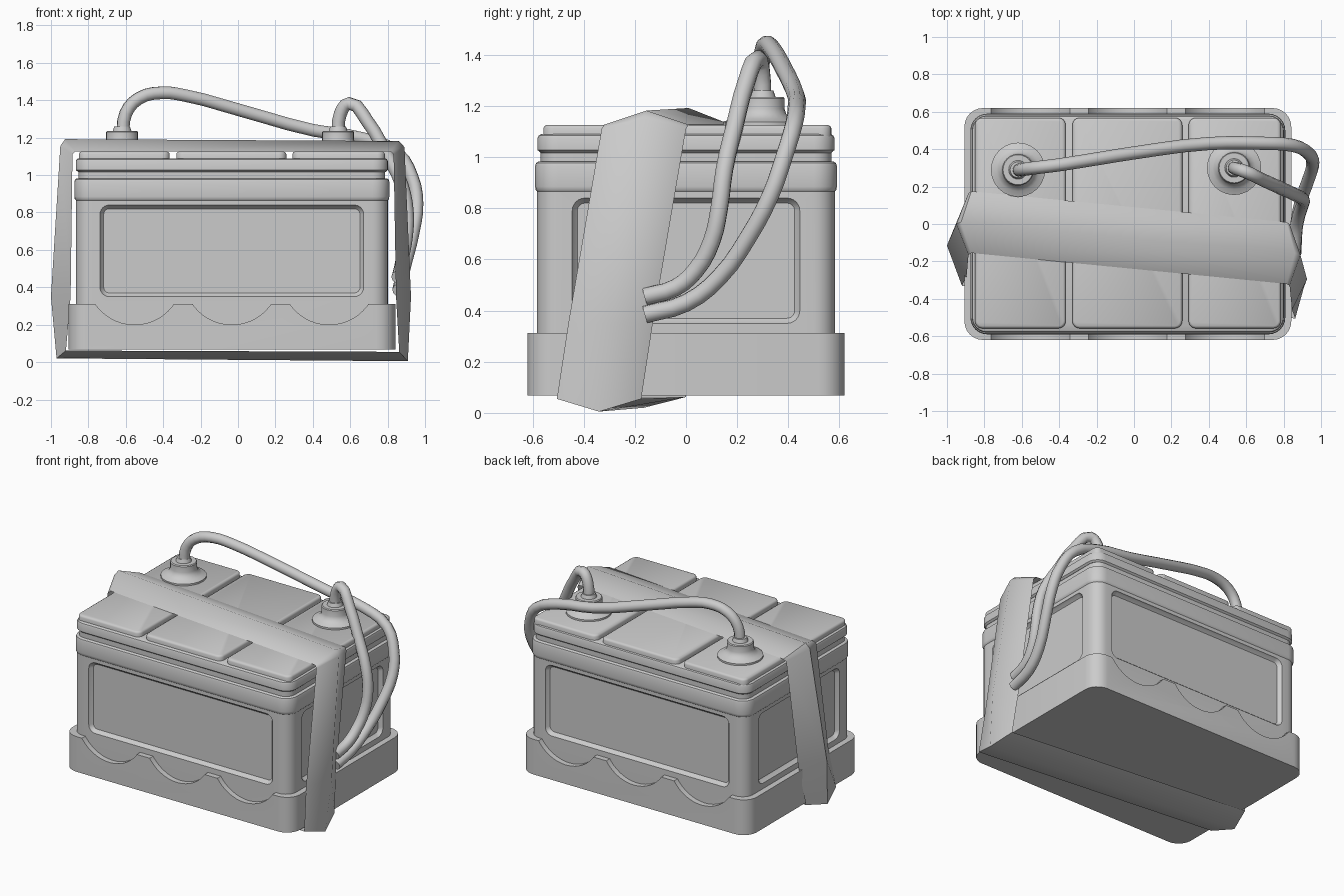
import bpy, bmesh
from math import sin, cos, pi, radians
from mathutils import Vector, Matrix

if "Cube" in bpy.data.objects:
    bpy.data.objects.remove(bpy.data.objects["Cube"])

CX = -0.033  # battery centre in x


def finish(name, bm, angle=35):
    bmesh.ops.recalc_face_normals(bm, faces=bm.faces)
    me = bpy.data.meshes.new(name)
    bm.to_mesh(me)
    bm.free()
    ob = bpy.data.objects.new(name, me)
    bpy.context.collection.objects.link(ob)
    smooth(ob, angle)
    return ob


def smooth(ob, angle=35):
    bpy.ops.object.select_all(action='DESELECT')
    ob.select_set(True)
    bpy.context.view_layer.objects.active = ob
    bpy.ops.object.shade_smooth_by_angle(angle=radians(angle))


def loft(bm, rings, closed=False):
    rows = [[bm.verts.new(p) for p in ring] for ring in rings]
    n = len(rows[0])
    pairs = list(zip(rows, rows[1:])) + ([(rows[-1], rows[0])] if closed else [])
    for a, b in pairs:
        for i in range(n):
            j = (i + 1) % n
            bm.faces.new((a[i], a[j], b[j], b[i]))
    if not closed:
        bm.faces.new(rows[0])
        bm.faces.new(rows[-1])


def rounded_stack(name, center, hx, hy, r, profile, matrix=Matrix()):
    """Rounded rectangle lofted through (inset, height) steps."""
    rings = []
    for inset, z in profile:
        rr = max(r - inset, 0.008)
        ring = []
        for k, (sx, sy) in enumerate(((1, 1), (-1, 1), (-1, -1), (1, -1))):
            for s in range(7):
                a = k * pi / 2 + s / 6 * pi / 2
                p = Vector((sx * (hx - inset - rr) + rr * cos(a),
                            sy * (hy - inset - rr) + rr * sin(a), z))
                ring.append(matrix @ p + Vector(center))
        rings.append(ring)
    bm = bmesh.new()
    loft(bm, rings)
    return finish(name, bm)


def cut(ob, cutter):
    cutter.hide_render = True
    bpy.context.view_layer.objects.active = ob
    m = ob.modifiers.new("cut", 'BOOLEAN')
    m.operation, m.solver, m.object = 'DIFFERENCE', 'EXACT', cutter
    bpy.ops.object.modifier_apply(modifier=m.name)
    bpy.data.objects.remove(cutter)


# Case with a rim band and a neck below the lid
case = rounded_stack("case", (CX, 0, 0), 0.842, 0.59, 0.09, [
    (0.008, 0.08), (0.008, 0.865), (0.002, 0.872), (0, 0.885), (0, 0.965),
    (0.004, 0.977), (0.014, 0.983), (0.022, 0.983), (0.022, 1.03)])

# Recessed panels on all four sides
for i in range(4):
    a = i * pi / 2
    half, dist = ((0.705, 0.582), (0.445, 0.834))[i % 2]
    rot = Matrix.Rotation(a, 4, 'Z') @ Matrix.Rotation(pi / 2, 4, 'X')
    cutter = rounded_stack("panel_cutter", (CX + sin(a) * dist, -cos(a) * dist, 0.595),
                           half, 0.245, 0.05, [(0.02, -0.025), (0.004, -0.008), (0, 0), (0, 0.05)], rot)
    cut(case, cutter)
smooth(case)

# Tray with three scallops cut through front and back
tray = rounded_stack("tray", (CX, 0, 0), 0.874, 0.62, 0.1,
                     [(0, 0.068), (0, 0.312)])
for dx in (-0.52, 0, 0.52):
    bm = bmesh.new()
    bmesh.ops.create_cone(bm, cap_ends=True, segments=48, radius1=0.255, radius2=0.255, depth=2,
                          matrix=Matrix.Translation((CX + dx, 0, 0.455)) @ Matrix.Rotation(pi / 2, 4, 'X'))
    cut(tray, finish("scallop_cutter", bm))
smooth(tray)

# Lid and its three raised covers
rounded_stack("lid", (CX, 0, 0), 0.834, 0.58, 0.08, [
    (0.012, 1.017), (0, 1.027), (0, 1.075), (0.004, 1.084), (0.014, 1.09)])
for n, (x0, x1) in enumerate(((-0.85, -0.365), (-0.33, 0.258), (0.292, 0.785))):
    rounded_stack(f"lid_cover_{n + 1}", ((x0 + x1) / 2, 0.005, 0), (x1 - x0) / 2, 0.563, 0.04, [
        (0, 1.08), (0, 1.113), (0.004, 1.121), (0.013, 1.126)])

# Terminals, turned from a profile
for name, x, y in (("left_terminal", -0.62, 0.29), ("right_terminal", 0.535, 0.3)):
    bm = bmesh.new()
    prof = [(0.145, 1.11), (0.145, 1.138), (0.115, 1.15), (0.092, 1.168), (0.085, 1.19),
            (0.085, 1.23), (0.08, 1.236), (0.05, 1.236), (0.042, 1.26)]
    loft(bm, [[(x + r * cos(k * pi / 12), y + r * sin(k * pi / 12), z) for k in range(24)]
              for r, z in prof])
    finish(name, bm)

# Slanted strap: (edge x, edge z, ridge x, ridge z, centre y)
W = 0.165
loop = [(-0.87, 1.127, -0.925, 1.192, 0.01), (0.815, 1.127, 0.86, 1.182, -0.155),
        (0.832, 1.11, 0.89, 1.15, -0.165), (0.845, 0.35, 0.925, 0.35, -0.295),
        (0.862, 0.055, 0.908, 0.005, -0.34), (-0.92, 0.062, -0.97, 0.02, -0.165),
        (-0.895, 0.35, -1.0, 0.35, -0.115), (-0.885, 1.11, -0.95, 1.155, 0.0)]
bm = bmesh.new()
loft(bm, [[(ex, y - W, ez), (rx, y, rz), (ex, y + W, ez)] for ex, ez, rx, rz, y in loop], closed=True)
finish("strap", bm, 48)


# Cables
def cable(name, pts):
    cu = bpy.data.curves.new(name, 'CURVE')
    cu.dimensions = '3D'
    cu.bevel_depth, cu.bevel_resolution, cu.resolution_u = 0.035, 3, 3
    cu.use_fill_caps = True
    sp = cu.splines.new('BEZIER')
    sp.bezier_points.add(len(pts) - 1)
    for bp, p in zip(sp.bezier_points, pts):
        bp.co = p
        bp.handle_left_type = bp.handle_right_type = 'AUTO'
    ob = bpy.data.objects.new(name, cu)
    bpy.context.collection.objects.link(ob)
    bpy.ops.object.select_all(action='DESELECT')
    ob.select_set(True)
    bpy.context.view_layer.objects.active = ob
    bpy.ops.object.convert(target='MESH')
    smooth(bpy.context.object, 50)


cable("left_cable", [
    (-0.617, .287, 1.2), (-0.6, .29, 1.33), (-0.53, .3, 1.41), (-0.41, .315, 1.44), (-0.28, .335, 1.425),
    (0, .38, 1.35), (0.4, .43, 1.24), (0.67, .432, 1.195), (0.85, .42, 1.12), (0.93, .38, 0.99),
    (0.956, .33, 0.85), (0.935, .245, .69), (0.895, .13, .53), (0.87, .0, .43), (0.86, -.16, .385)])
cable("right_cable", [
    (0.535, .3, 1.2), (0.548, .295, 1.33), (0.595, .28, 1.383), (0.69, .235, 1.29), (0.79, .19, 1.12),
    (0.875, .15, .95), (0.905, .13, .8), (0.9, .1, .67), (.88, .04, .56), (.865, -.04, .49),
    (.855, -.16, .455)])
